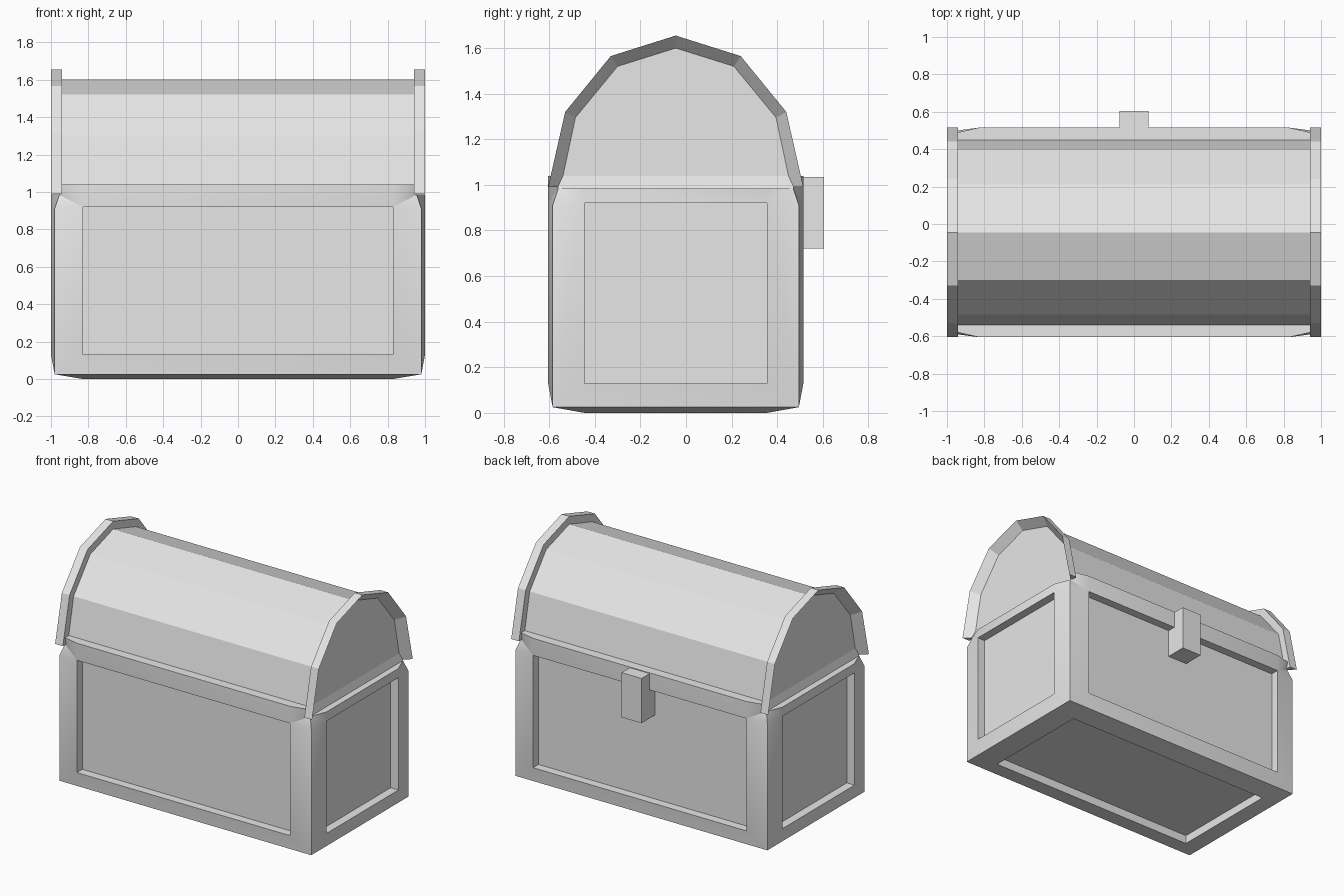
import bpy, bmesh
from mathutils import Vector

cube = bpy.data.objects.get("Cube")
if cube:
    bpy.data.objects.remove(cube, do_unlink=True)

CY = -0.045              # centre of the chest in depth
HALF_W, HALF_D = 1.0, 0.56
RECESS = 0.06

grey = bpy.data.materials.new("plain_grey")
grey.use_nodes = True
colour = (0.8, 0.8, 0.8, 1)
grey.diffuse_color = colour
grey.node_tree.nodes["Principled BSDF"].inputs["Base Color"].default_value = colour


def finish(bm, name):
    bmesh.ops.remove_doubles(bm, verts=bm.verts, dist=0.0005)
    bmesh.ops.recalc_face_normals(bm, faces=bm.faces)
    mesh = bpy.data.meshes.new(name)
    bm.to_mesh(mesh)
    bm.free()
    mesh.materials.append(grey)
    obj = bpy.data.objects.new(name, mesh)
    obj.location.y = CY
    bpy.context.collection.objects.link(obj)
    return obj


def add(bm, *points):
    return bm.faces.new([bm.verts.new(p) for p in points])


def recessed_panel(bm, rect, inward):
    """Sunken panel: four jambs and a floor."""
    deep = [Vector(p) + Vector(inward) * RECESS for p in rect]
    for i in range(4):
        j = (i + 1) % 4
        add(bm, rect[i], rect[j], deep[j], deep[i])
    add(bm, *deep)


# Chest body: bulged frames around sunken panels
CORNER, PANEL = (0.98, 0.54), (0.83, 0.40)
TOP_CORNER = (0.955, 0.515)
Z_FOOT, Z_LOW, Z_HIGH, Z_CORNER, Z_TOP, Z_LIP = 0.025, 0.13, 0.92, 0.91, 0.985, 1.04

body = bmesh.new()
for axis in (0, 1):                   # 0: front and back, 1: the two ends
    other = 1 - axis
    for sign in (-1, 1):
        def at(u, out, z):
            return (u, sign * out, z) if axis == 0 else (sign * out, u, z)
        full = (HALF_W, HALF_D)[other]
        pu, cu, co = PANEL[axis], CORNER[axis], CORNER[other]
        tu, to = TOP_CORNER[axis], TOP_CORNER[other]
        top = Z_LIP if axis == 0 else Z_TOP
        rect = [at(-pu, full, Z_LOW), at(pu, full, Z_LOW),
                at(pu, full, Z_HIGH), at(-pu, full, Z_HIGH)]
        recessed_panel(body, rect, at(0, -1, 0))
        add(body, at(-cu, co, Z_FOOT), at(cu, co, Z_FOOT), rect[1], rect[0])
        add(body, rect[3], rect[2], at(pu, full, top), at(-pu, full, top))
        for s in (-1, 1):
            low, high = at(s * pu, full, Z_LOW), at(s * pu, full, Z_HIGH)
            mid, tip = at(s * cu, co, Z_CORNER), at(s * tu, to, Z_TOP)
            rim = at(s * pu, full, top)
            add(body, at(s * cu, co, Z_FOOT), mid, high, low)
            add(body, high, mid, tip)
            if axis == 0:             # raised lip tapers at its ends
                lip, inner = at(s * 0.94, 0.535, top), at(s * 0.94, 0.50, top)
                add(body, high, tip, lip)
                add(body, high, lip, rim)
                add(body, tip, lip, inner)
            else:
                add(body, high, tip, rim)
        if axis == 0:
            add(body, at(-pu, full, top), at(pu, full, top), at(0.94, 0.535, top),
                at(0.94, 0.50, top), at(-0.94, 0.50, top), at(-0.94, 0.535, top))
        else:
            add(body, at(-pu, full, top), at(pu, full, top), at(tu, to, top), at(-tu, to, top))
            add(body, at(-tu, to, top), at(tu, to, top),
                at(0.50, 0.94, Z_LIP), at(-0.50, 0.94, Z_LIP))

# Underside and the hidden closing face beneath the lid
signs = [(-1, -1), (1, -1), (1, 1), (-1, 1)]
base = [(a * PANEL[0], b * PANEL[1], 0) for a, b in signs]
foot = [(a * CORNER[0], b * CORNER[1], Z_FOOT) for a, b in signs]
for i in range(4):
    add(body, base[i], base[i - 1], foot[i - 1], foot[i])
recessed_panel(body, base, (0, 0, 1))
add(body, *[(a * 0.94, b * 0.50, Z_LIP) for a, b in signs])
body_obj = finish(body, "chest_body")
bpy.context.view_layer.objects.active = body_obj
body_obj.select_set(True)
bpy.ops.object.shade_smooth_by_angle(angle=0.52)


# Barrel lid with flared rims and dished ends
def arch(half):
    return [(-y, z) for y, z in half] + [(y, z) for y, z in reversed(half[:-1])]


inner = arch([(0.505, 0.99), (0.44, 1.295), (0.255, 1.52), (0, 1.60)])
outer = arch([(0.56, 0.99), (0.485, 1.32), (0.285, 1.565), (0, 1.655)])

lid = bmesh.new()


def bridge(x0, prof0, x1, prof1):
    for i in range(len(prof0) - 1):
        add(lid, (x0, *prof0[i]), (x0, *prof0[i + 1]), (x1, *prof1[i + 1]), (x1, *prof1[i]))


bridge(-0.94, inner, 0.94, inner)
add(lid, *[(x, *inner[k]) for x, k in ((-0.94, 0), (0.94, 0), (0.94, -1), (-0.94, -1))])
for s in (-1, 1):
    bridge(s * 0.94, inner, s * 0.94, outer)
    bridge(s * 0.94, outer, s, outer)
    bridge(s, outer, s * 0.94, inner)
    add(lid, *[(s * 0.94, *p) for p in inner])
    for k in (0, -1):
        add(lid, (s * 0.94, *inner[k]), (s * 0.94, *outer[k]), (s, *outer[k]))
finish(lid, "lid")

# Latch block on the back
latch = bmesh.new()
bmesh.ops.create_cube(latch, size=1)
bmesh.ops.scale(latch, vec=(0.155, 0.155, 0.315), verts=latch.verts)
bmesh.ops.translate(latch, vec=(0, 0.5725, 0.8775), verts=latch.verts)
finish(latch, "latch")
